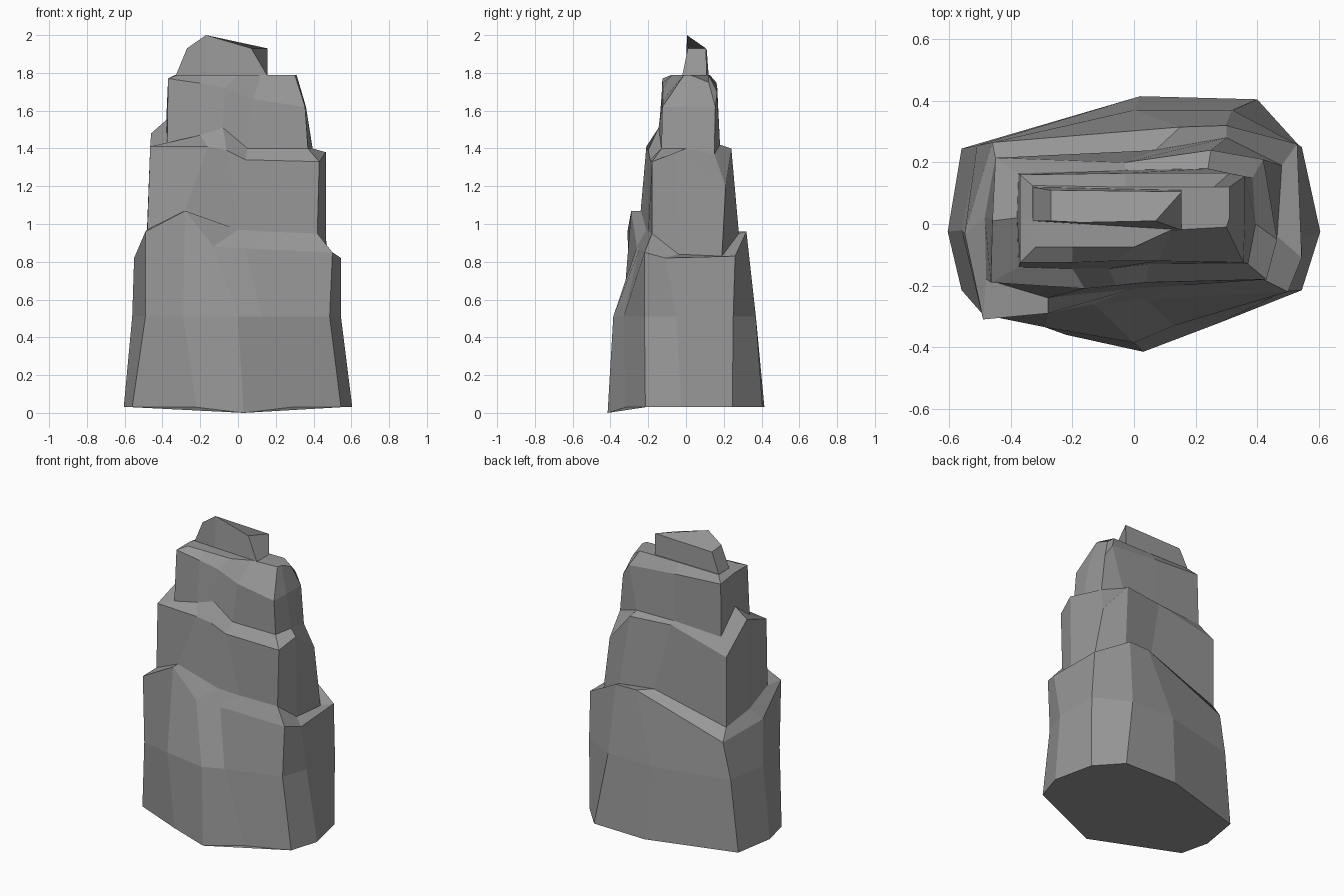
import bpy, bmesh

# Dark grey stone
stone = bpy.data.materials.new("dark_stone")
stone.diffuse_color = (0.31, 0.31, 0.31, 1)

# Each outline runs: left, front-left corner, three front points, front-right
# corner, right, back-right corner, two back points, back-left corner.


def flat(z, pts):
    return [(x, y, z) for x, y in pts]


def loft(name, rings, cap_bottom=False, cap_top=False):
    bm = bmesh.new()
    rows = [[bm.verts.new(p) for p in r] for r in rings]
    for a, b in zip(rows, rows[1:]):
        n = len(a)
        for i in range(n):
            j = (i + 1) % n
            bm.faces.new((a[i], a[j], b[j], b[i]))
    if cap_bottom:
        bm.faces.new(rows[0][::-1])
    if cap_top:
        bm.faces.new(rows[-1])
    me = bpy.data.meshes.new(name)
    bm.to_mesh(me)
    bm.free()
    me.materials.append(stone)
    ob = bpy.data.objects.new(name, me)
    bpy.context.collection.objects.link(ob)
    return ob


# Lower tier outlines: foot, waist, outer rim
foot = flat(0.03, [(-.605, -.025), (-.56, -.215), (-.22, -.36), (.03, -.415),
                   (.28, -.32), (.545, -.215), (.605, -.025), (.545, .245),
                   (.40, .405), (.02, .415), (-.56, .245)])
foot[3] = (.03, -.415, 0)
waist = flat(0.51, [(-.56, -.02), (-.49, -.295), (-.29, -.335), (0, -.385),
                    (.13, -.33), (.485, -.22), (.545, -.05), (.545, .25),
                    (.32, .37), (.0, .37), (-.51, .255)])
low_rim = [(-.55, -.03, .82), (-.49, -.31, .96), (-.28, -.29, 1.07),
           (-.13, -.26, .88), (.04, -.245, .87), (.50, -.22, .85),
           (.545, -.11, .82), (.53, .26, .83), (.30, .32, .96),
           (.15, .315, .96), (-.46, .265, .75)]

# Middle tier outlines: base on the ledge, outer rim
mid_base = [(-.485, .02, .89), (-.48, -.18, .97), (-.28, -.24, 1.07),
            (0, -.21, .97), (.15, -.20, .96), (.42, -.18, .95),
            (.465, -.04, .84), (.48, .19, .83), (.30, .28, .95),
            (.07, .24, .96), (-.45, .215, .83)]
mid_rim = [(-.46, .01, 1.48), (-.465, -.19, 1.41), (-.16, -.21, 1.41),
           (-.06, -.20, 1.39), (.04, -.19, 1.34), (.43, -.18, 1.33),
           (.465, -.05, 1.38), (.42, .21, 1.20), (.25, .24, 1.40),
           (-.03, .20, 1.40), (-.45, .215, 1.30)]

# Upper tier outlines: base on the ledge, outer rim, platform
up_base = [(-.38, .02, 1.55), (-.375, -.14, 1.43), (-.20, -.145, 1.47),
           (-.08, -.145, 1.51), (.05, -.13, 1.40), (.37, -.13, 1.40),
           (.395, 0, 1.40), (.385, .15, 1.37), (.24, .18, 1.42),
           (-.03, .175, 1.42), (-.375, .165, 1.40)]
up_rim = [(-.37, .02, 1.77), (-.37, -.125, 1.77), (-.20, -.125, 1.745),
          (-.07, -.12, 1.72), (.08, -.12, 1.66), (.355, -.125, 1.62),
          (.36, 0, 1.62), (.36, .155, 1.62), (.31, .165, 1.70),
          (-.03, .165, 1.73), (-.37, .16, 1.75)]
platform = flat(1.79, [(-.33, .02), (-.32, -.075), (-.20, -.075), (0, -.075),
                       (.12, -.02), (.30, -.01), (.31, .02), (.31, .12),
                       (.26, .12), (-.03, .12), (-.33, .125)])
platform[7] = (.31, .12, 1.75)

loft("lower_rock_tier", [foot, waist, low_rim, mid_base], cap_bottom=True)
loft("middle_rock_tier", [mid_base, mid_rim, up_base])
loft("upper_rock_tier", [up_base, up_rim, platform], cap_top=True)

# Summit stone: wedge with a raised front ridge
summit_base = flat(1.785, [(-.33, .01), (-.17, .0), (.155, -.02),
                           (.155, .11), (-.33, .12)])
summit_top = [(-.27, .01, 1.93), (-.17, .005, 2.0), (.07, .01, 1.93),
              (.155, .105, 1.93), (-.27, .11, 1.92)]
loft("summit_stone", [summit_base, summit_top], cap_top=True)
